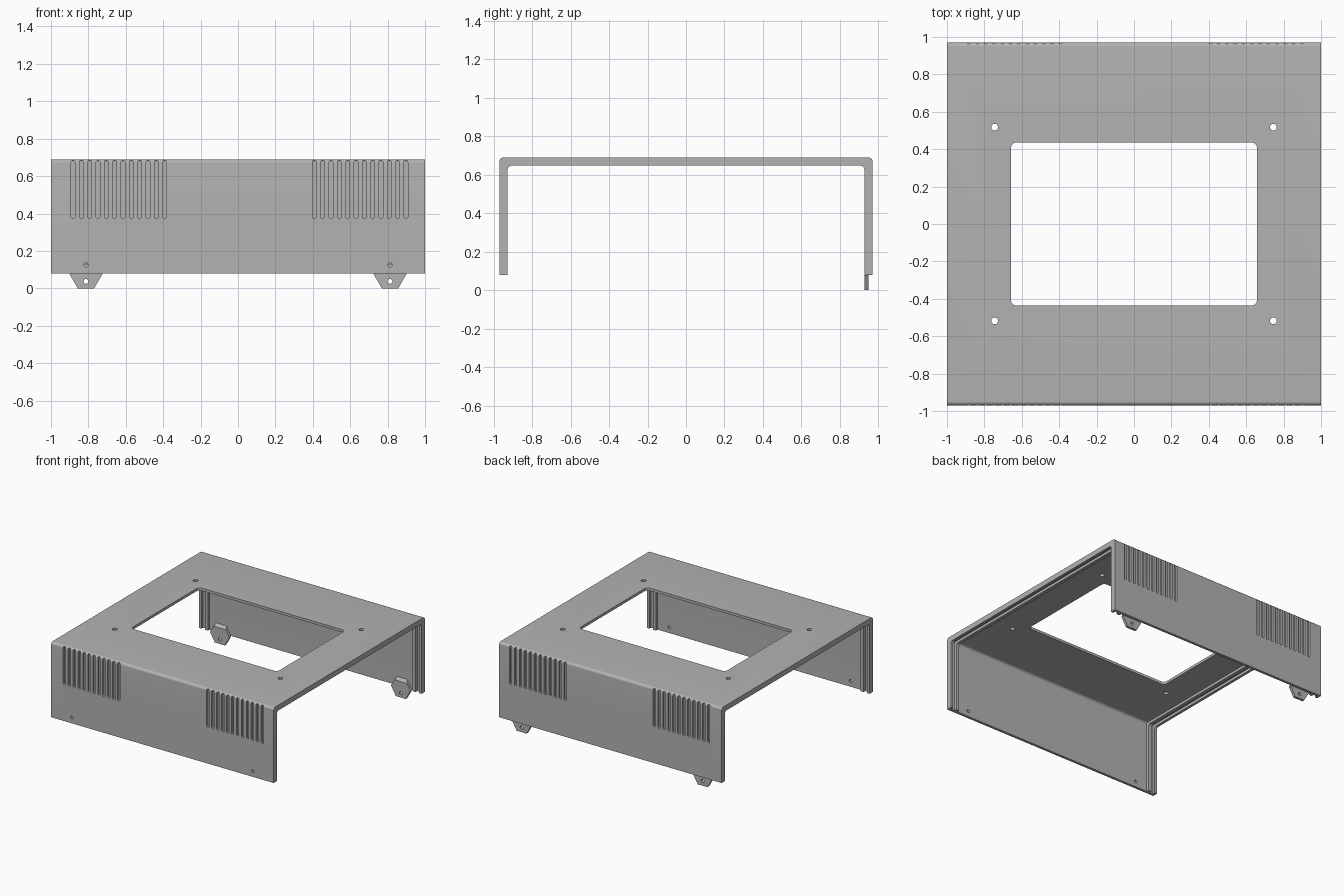
import bpy, bmesh
from math import sin, cos, pi, radians
from mathutils import Vector

if "Cube" in bpy.data.objects:
    bpy.data.objects.remove(bpy.data.objects["Cube"])

HALF_X, HALF_Y = 1.0, 0.97
BASE, TOP = 0.08, 0.69
SKIN = 0.0215            # sheet thickness, also the bend radius
RIM = 2 * SKIN           # thickness at the end lips and panel rails

gray = bpy.data.materials.new("case_gray")
gray.use_nodes = True
colour = (0.45, 0.45, 0.45, 1)
gray.diffuse_color = colour
gray.node_tree.nodes["Principled BSDF"].inputs["Base Color"].default_value = colour

# Maps profile coordinates (u, v) and depth d to space, by extrusion axis
AXES = {"x": lambda u, v, d: (d, u, v),
        "y": lambda u, v, d: (u, d, v),
        "z": lambda u, v, d: (u, v, d)}


def prism(bm, points, axis, lo, hi):
    """Extrude a closed outline along an axis."""
    place = AXES[axis]
    a = [bm.verts.new(place(u, v, lo)) for u, v in points]
    b = [bm.verts.new(place(u, v, hi)) for u, v in points]
    faces = [bm.faces.new(a), bm.faces.new(b)]
    for i in range(len(a)):
        j = (i + 1) % len(a)
        faces.append(bm.faces.new((a[i], a[j], b[j], b[i])))
    bmesh.ops.recalc_face_normals(bm, faces=faces)


def rounded_rect(cx, cy, hw, hh, r, steps=6):
    pts = []
    for k, (sx, sy) in enumerate(((1, 1), (-1, 1), (-1, -1), (1, -1))):
        for i in range(steps + 1):
            t = (k + i / steps) * pi / 2
            pts.append((cx + sx * (hw - r) + r * cos(t),
                        cy + sy * (hh - r) + r * sin(t)))
    return pts


def circle(cx, cy, r, n=24, turn=0.0):
    return [(cx + r * cos(2 * pi * i / n + turn), cy + r * sin(2 * pi * i / n + turn))
            for i in range(n)]


def arch(inset, bottom, steps=8):
    """Open-bottomed outline: two walls joined by a top with rounded bends."""
    y, z, r = HALF_Y - inset, TOP - inset, SKIN
    right = []
    for i in range(steps + 1):
        t = i / steps * pi / 2
        right.append((y - r + r * cos(t), z - r + r * sin(t)))
    left = [(-u, v) for u, v in reversed(right)]
    return [(y, bottom)] + right + left + [(-y, bottom)]


def make(name, bm):
    mesh = bpy.data.meshes.new(name)
    bm.to_mesh(mesh)
    bm.free()
    mesh.materials.append(gray)
    obj = bpy.data.objects.new(name, mesh)
    bpy.context.collection.objects.link(obj)
    return obj


def carve(obj, bm):
    """Subtract the cutter volume and discard the cutter."""
    cutter = make("cutter", bm)
    cutter.hide_render = True
    bpy.context.view_layer.objects.active = obj
    mod = obj.modifiers.new("carve", "BOOLEAN")
    mod.operation, mod.solver, mod.object = "DIFFERENCE", "EXACT", cutter
    bpy.ops.object.modifier_apply(modifier=mod.name)
    bpy.data.objects.remove(cutter)


def smooth(obj):
    bpy.ops.object.select_all(action="DESELECT")
    obj.select_set(True)
    bpy.context.view_layer.objects.active = obj
    bpy.ops.object.shade_smooth_by_angle(angle=radians(30))


# Folded cover with full-thickness walls
bm = bmesh.new()
prism(bm, arch(0, BASE) + arch(RIM, BASE)[::-1], "x", -HALF_X, HALF_X)
cover = make("cover", bm)

# Hollow the walls, leaving an end lip and a panel rail at each end
lip, rail_out, rail_in = HALF_X - SKIN, 0.947, 0.919
bm = bmesh.new()
for lo, hi in ((-lip, -rail_out), (-rail_in, rail_in), (rail_out, lip)):
    prism(bm, arch(SKIN, BASE - 0.1), "x", lo, hi)
carve(cover, bm)

# Top window, corner screw holes and front screw holes
TAB_X = 0.813
bm = bmesh.new()
prism(bm, rounded_rect(0, 0, 0.658, 0.436, 0.03), "z", 0.6, 0.8)
for sx in (-1, 1):
    for sy in (-1, 1):
        prism(bm, circle(sx * 0.745, sy * 0.518, 0.018), "z", 0.6, 0.8)
    prism(bm, circle(sx * TAB_X, 0.126, 0.012), "y", -1.05, -0.9)
carve(cover, bm)

# Blind decorative grooves on the front and back walls
DEPTH = 0.0172
bm = bmesh.new()
for start in (-0.882, 0.408):
    for i in range(12):
        outline = rounded_rect(start + i * 0.0445, 0.529, 0.0105, 0.155, 0.0095, 4)
        prism(bm, outline, "y", -HALF_Y - 0.05, -HALF_Y + DEPTH)
        prism(bm, outline, "y", HALF_Y - DEPTH, HALF_Y + 0.05)
carve(cover, bm)
smooth(cover)

# Hexagonal screw tabs on the inside of the back wall, sloped on top
R = 0.0877
H = R * sin(pi / 3)
for side, sx in (("right", -1), ("left", 1)):
    bm = bmesh.new()
    prism(bm, circle(sx * TAB_X, H, R, 6), "y", HALF_Y - RIM, HALF_Y - SKIN)
    cut = bmesh.ops.bisect_plane(
        bm, geom=bm.verts[:] + bm.edges[:] + bm.faces[:],
        plane_co=Vector((0, HALF_Y - SKIN, 2 * H - 0.001)),
        plane_no=Vector((0, -1, 1)), clear_outer=True)
    bmesh.ops.holes_fill(bm, edges=[e for e in bm.edges if e.is_boundary])
    bmesh.ops.recalc_face_normals(bm, faces=bm.faces[:])
    tab = make(side + "_screw_tab", bm)
    bm = bmesh.new()
    prism(bm, circle(sx * TAB_X, 0.037, 0.013), "y", 0.85, 1.05)
    carve(tab, bm)
    smooth(tab)
